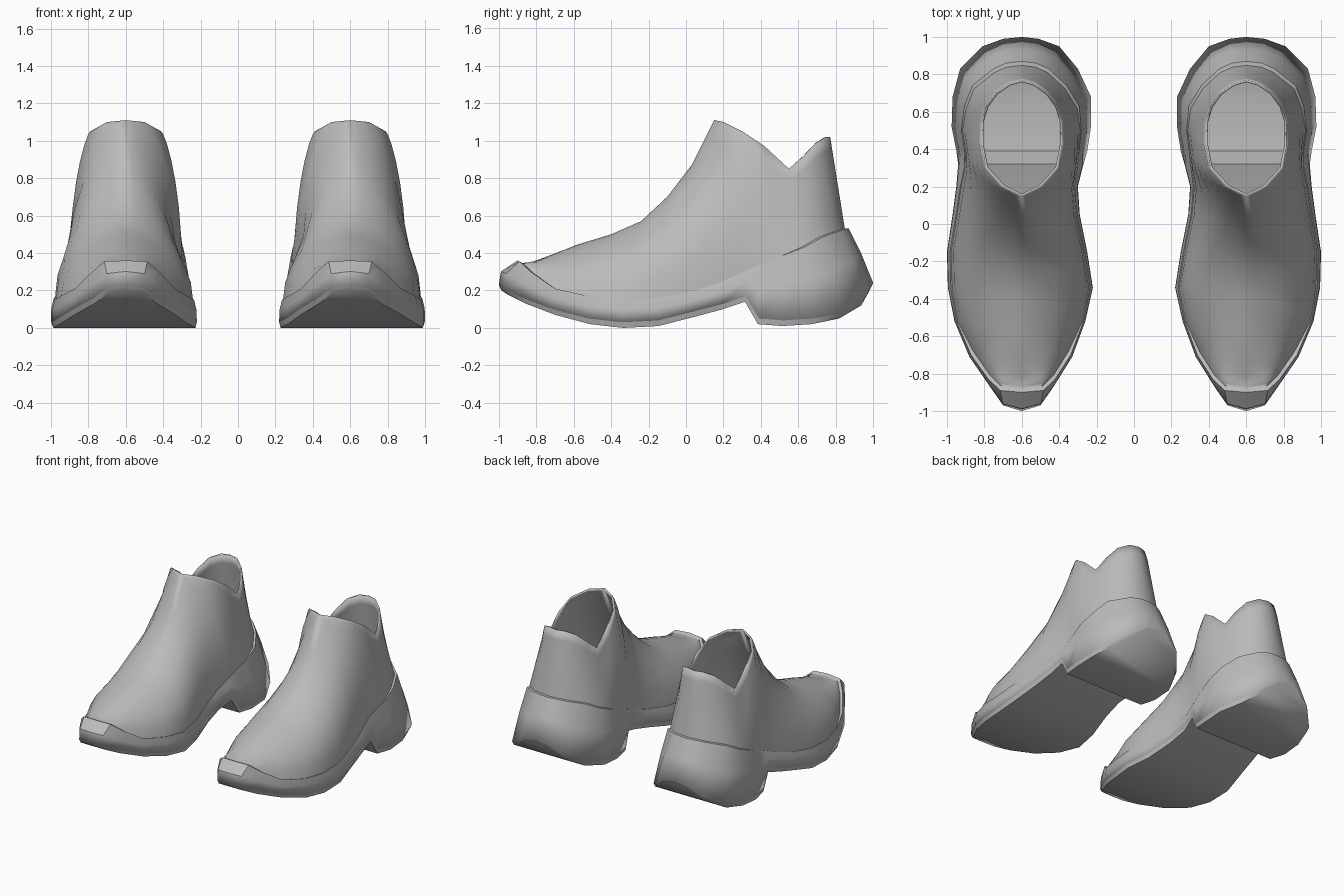
import bpy, bmesh, math

cube = bpy.data.objects.get("Cube")
if cube:
    bpy.data.objects.remove(cube, do_unlink=True)

leather = bpy.data.materials.new("grey_leather")
leather.use_nodes = True
grey = (0.5, 0.5, 0.5, 1)
leather.diffuse_color = grey
leather.node_tree.nodes["Principled BSDF"].inputs["Base Color"].default_value = grey

# Stations run along one side of the boot, from the toe tip to the back of the heel.
# Sole edge: position, inner and outer half width, height of the underside
SOLE = [(-1, 0, 0, .2), (-.97, .1, .1, .18), (-.87, .17, .17, .13), (-.71, .27, .28, .07),
        (-.52, .34, .36, .02), (-.34, .38, .395, 0), (-.15, .35, .4, .01), (.05, .31, .37, .06),
        (.2, .3, .35, .1), (.32, .33, .34, .14), (.39, .35, .35, .02), (.52, .37, .375, .01),
        (.68, .37, .37, .02), (.83, .3, .33, .05), (.95, .2, .21, .12), (.99, .09, .1, .19),
        (1, 0, 0, .21)]
# Top edge of the toe cap, rand and heel counter: position, width ratio, height
RAND = [(-.9, 0, .36), (-.89, 1.15, .355), (-.83, 1.05, .3), (-.7, .97, .21), (-.52, .97, .17),
        (-.34, .96, .15), (-.15, .96, .16), (.05, .95, .2), (.2, .94, .25), (.31, .9, .3),
        (.38, .87, .33), (.5, .86, .38), (.63, .83, .43), (.74, .8, .49), (.83, .72, .52),
        (.86, .85, .53), (.87, 0, .53)]
# Instep ridge, then collar: position, half width, height
TOP = [(-.84, 0, .345), (-.8, 0, .36), (-.72, 0, .39), (-.58, 0, .445), (-.4, 0, .5),
       (-.24, 0, .57), (-.1, 0, .7), (.03, 0, .87), (.15, 0, 1.11), (.2, .1, 1.1),
       (.3, .19, 1.05), (.42, .215, .97), (.55, .215, .85), (.63, .19, .92), (.7, .14, .99),
       (.75, .07, 1.02), (.77, 0, 1.02)]
LAST = len(SOLE) - 1
COUNT = 2 * LAST
UPPER_ROWS = 7
SOLE_THICKNESS = 0.03


def mix(a, b, k):
    return tuple(p + (q - p) * k for p, q in zip(a, b))


def column(j, side, inner):
    """Points of one vertical column: two for the sole, the rest for the upper."""
    y, w_in, w_out, z = SOLE[j]
    w = w_in if inner else w_out
    heel = j > 9
    bottom = (w * .98, y * .985, z)
    edge = (w, y, z + SOLE_THICKNESS)
    ry, ratio, rz = RAND[j]
    rand = (w * ratio, ry, rz)
    flat = mix(edge, rand, .5 if heel else .12)
    swell = (flat[0], flat[1], edge[2] + (rz - edge[2]) * .55)
    # The upper steps in at the toe cap and heel counter, and is flush between
    step = .95 if j < 4 else .97 if j > 11 else .985
    start = (rand[0] * step, ry * (.975 if j < 4 or j > 11 else 1), rz - (.012 if j < 4 else 0))
    ty, tw, tz = TOP[j]
    points = [bottom, edge, swell, rand, start]
    power = 1 + .5 * min(j, 8) / 8
    for i in range(1, UPPER_ROWS + 1):
        t = i / UPPER_ROWS * math.pi / 2
        rise = math.sin(t) if j < 11 else i / UPPER_ROWS
        spread = max(math.cos(t), 0) ** power if j < 11 else 1 - rise
        p = mix(start, (tw, ty, tz), rise)
        points.append((tw + (start[0] - tw) * spread, p[1], p[2]))
    return [(side * px, py, pz) for px, py, pz in points]


def rings(mirrored):
    """Closed loops around the boot, running toe, +x side, heel, -x side."""
    columns = [column(j, 1, mirrored) for j in range(LAST + 1)]
    columns += [column(j, -1, not mirrored) for j in range(LAST - 1, 0, -1)]
    return list(zip(*columns))


def loft(bm, loops):
    rows = [[bm.verts.new(p) for p in loop] for loop in loops]
    for low, high in zip(rows, rows[1:]):
        for j in range(COUNT):
            k = (j + 1) % COUNT
            bm.faces.new((low[j], low[k], high[k], high[j]))
    return rows


def cap(bm, row, upward):
    for j in range(LAST):
        corners = [row[i % COUNT] for i in (j, j + 1, COUNT - j - 1, COUNT - j)]
        corners = list(dict.fromkeys(corners))
        bm.faces.new(corners if upward else corners[::-1])


def finish(bm, name, x):
    bmesh.ops.remove_doubles(bm, verts=bm.verts, dist=1e-4)
    mesh = bpy.data.meshes.new(name)
    bm.to_mesh(mesh)
    bm.free()
    mesh.materials.append(leather)
    obj = bpy.data.objects.new(name, mesh)
    obj.location.x = x
    bpy.context.collection.objects.link(obj)
    bpy.ops.object.select_all(action='DESELECT')
    obj.select_set(True)
    bpy.context.view_layer.objects.active = obj
    bpy.ops.object.shade_smooth_by_angle(angle=math.radians(42))
    return obj


for name, x in (("left", .6), ("right", -.6)):
    loops = rings(mirrored=x < 0)

    # Sole with heel block
    bm = bmesh.new()
    rows = loft(bm, loops[:2])
    cap(bm, rows[0], False)
    cap(bm, rows[1], True)
    finish(bm, name + "_sole", x)

    # Upper with toe cap, heel counter and notched collar
    bm = bmesh.new()
    loft(bm, loops[1:])
    upper = finish(bm, name + "_upper", x)
    wall = upper.modifiers.new("leather_thickness", 'SOLIDIFY')
    wall.thickness = .012
    wall.offset = -1
